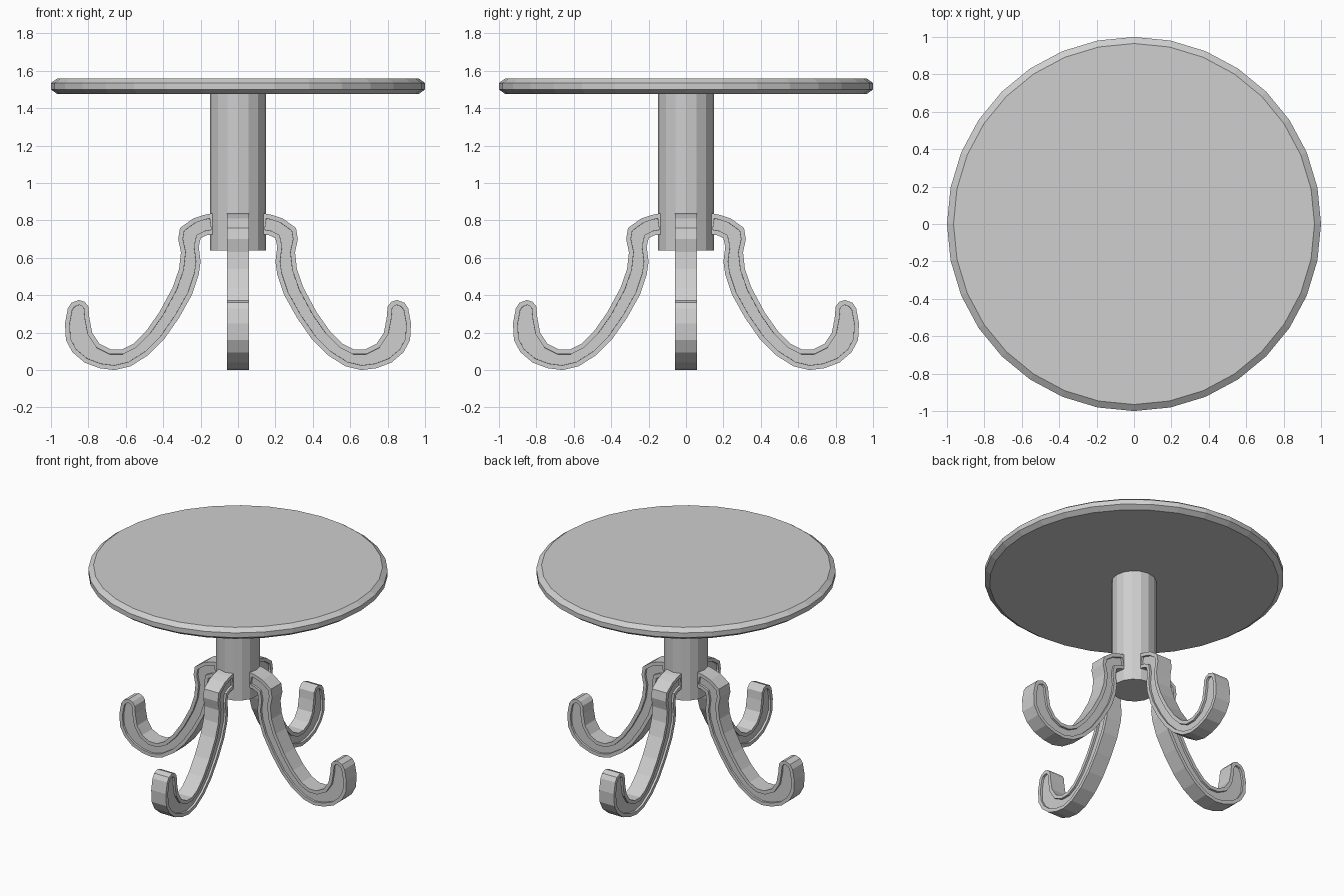
import bpy
import bmesh
from math import cos, sin, pi
from mathutils import Matrix

cube = bpy.data.objects.get("Cube")
if cube:
    bpy.data.objects.remove(cube, do_unlink=True)

# Single plain grey finish
grey = bpy.data.materials.new("plain_grey")
grey.use_nodes = True
colour = (0.62, 0.62, 0.62, 1)
grey.diffuse_color = colour
grey.node_tree.nodes["Principled BSDF"].inputs["Base Color"].default_value = colour


def add_object(name, bm):
    """Turn a bmesh into a named, flat shaded grey object."""
    bmesh.ops.recalc_face_normals(bm, faces=bm.faces)
    mesh = bpy.data.meshes.new(name)
    bm.to_mesh(mesh)
    bm.free()
    mesh.materials.append(grey)
    obj = bpy.data.objects.new(name, mesh)
    bpy.context.collection.objects.link(obj)
    return obj


def turned(name, profile, sides):
    """Closed turned solid from (radius, height) rings."""
    bm = bmesh.new()
    rings = []
    for radius, z in profile:
        angles = [2 * pi * i / sides for i in range(sides)]
        rings.append([bm.verts.new((radius * cos(a), radius * sin(a), z)) for a in angles])
    for low, high in zip(rings, rings[1:]):
        for i in range(sides):
            j = (i + 1) % sides
            bm.faces.new((low[i], low[j], high[j], high[i]))
    bm.faces.new(rings[0][::-1])
    bm.faces.new(rings[-1])
    return add_object(name, bm)


# Round top with chamfered rim, and the central post
turned("table_top", [(0.965, 1.475), (1, 1.5), (1, 1.535), (0.965, 1.56)], 32)
turned("post", [(0.15, 0.64), (0.15, 1.48)], 16)

# Leg outline in hundredths: along the upper edge to the curled toe, back underneath
upper_edge = [(13, 84), (18, 83), (24, 81), (31, 76), (32, 70), (30.5, 63), (31.5, 54),
              (35, 44), (42, 31), (49, 21), (56, 14), (62, 11), (68, 11), (74, 14),
              (78, 20), (79.5, 28)]
toe = [(80, 34), (82, 36.5), (85, 37.5), (89, 36), (91, 33)]
lower_edge = [(92.5, 25), (92, 16), (88.5, 9.5), (82, 4), (74, 1), (66, 0), (57.5, 2),
              (48, 8), (39.5, 16.5), (31.5, 28), (24.5, 40.5), (21, 51), (20, 58),
              (21, 66), (20, 70.5), (17, 72), (11.5, 73)]
outline = upper_edge + toe + lower_edge
half_width = 0.06


def make_leg(name, angle):
    """Extruded leg with a recessed panel on each flat side."""
    bm = bmesh.new()
    near, far = ([bm.verts.new((x / 100, y, z / 100)) for x, z in outline]
                 for y in (-half_width, half_width))
    count = len(outline)
    for i in range(count):
        j = (i + 1) % count
        bm.faces.new((near[i], near[j], far[j], far[i]))
    sides = [bm.faces.new(near[::-1]), bm.faces.new(far)]
    bmesh.ops.recalc_face_normals(bm, faces=bm.faces)
    # Raised border, then the sunken panel
    bmesh.ops.inset_individual(bm, faces=sides, thickness=0.025, use_even_offset=True)
    bmesh.ops.inset_individual(bm, faces=sides, thickness=0.0005, depth=-0.015,
                               use_even_offset=True)
    bmesh.ops.transform(bm, matrix=Matrix.Rotation(angle, 4, "Z"), verts=bm.verts)
    return add_object(name, bm)


# Four legs, one on each side
for step, side in enumerate(("left", "back", "right", "front")):
    make_leg(side + "_leg", step * pi / 2)
